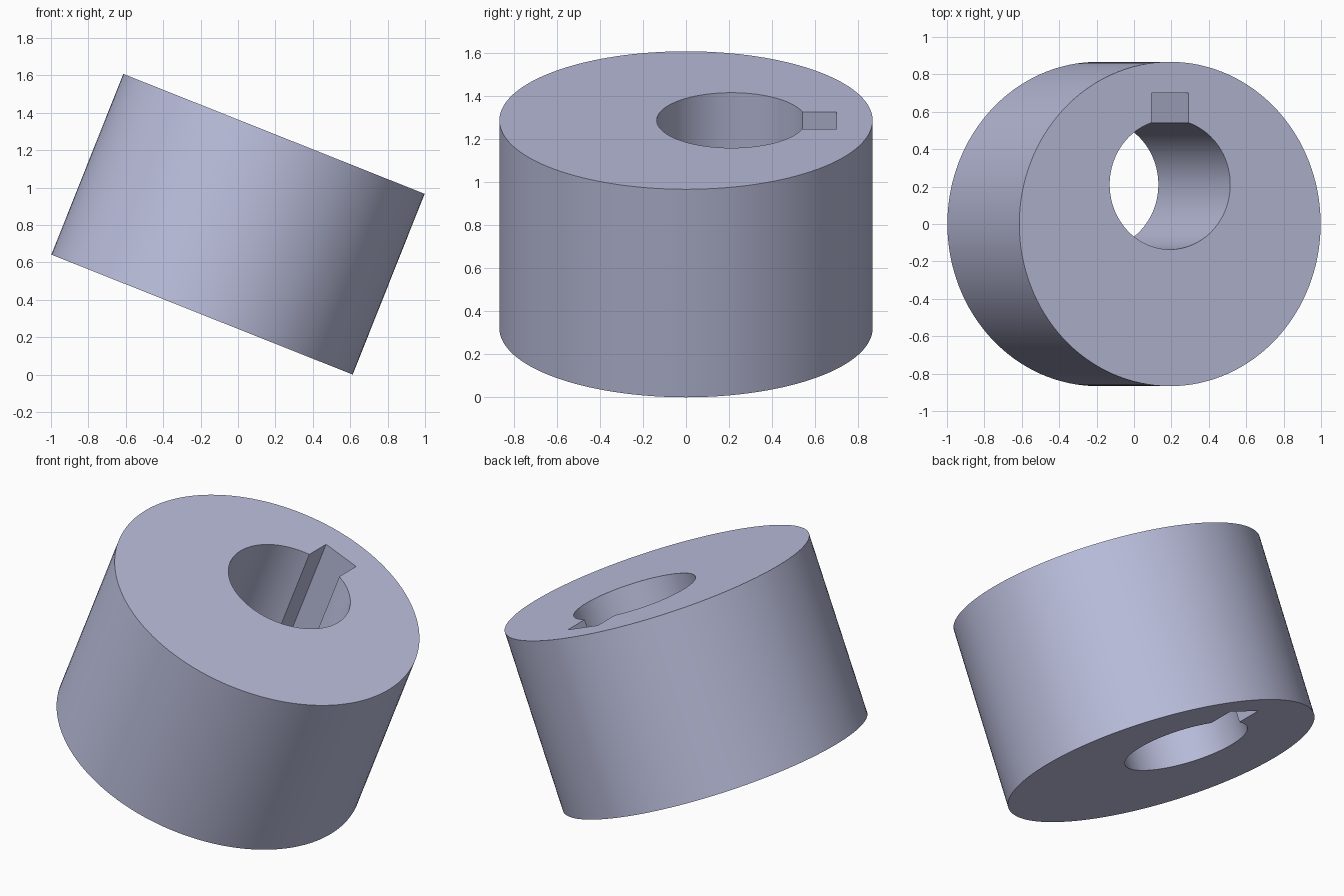
import bpy, bmesh, math
from mathutils import Vector

cube = bpy.data.objects.get("Cube")
if cube:
    bpy.data.objects.remove(cube, do_unlink=True)

OUTER_R, HEIGHT = 0.867, 1.04
BORE_R, BORE_Y = 0.347, 0.211
KEY_HALF, KEY_TOP = 0.107, 0.70
TILT = math.radians(21.7)


def arc(radius, cy, start, end, count):
    """Points along an arc centred at (0, cy)."""
    step = (end - start) / count
    return [(radius * math.cos(start + i * step), cy + radius * math.sin(start + i * step))
            for i in range(count + 1)]


def add_loop(bm, points):
    verts = [bm.verts.new((x, y, -HEIGHT / 2)) for x, y in points]
    return [bm.edges.new((v, verts[(i + 1) % len(verts)])) for i, v in enumerate(verts)]


# Outer rim, and an off-centre bore with a rectangular keyway
rim = arc(OUTER_R, 0, 0, 2 * math.pi, 128)[:-1]
gap = math.asin(KEY_HALF / BORE_R)
bore = arc(BORE_R, BORE_Y, math.pi / 2 + gap, 2.5 * math.pi - gap, 80)
bore += [(KEY_HALF, KEY_TOP), (-KEY_HALF, KEY_TOP)]

# Fill between the loops and extrude to full height
bm = bmesh.new()
edges = add_loop(bm, rim) + add_loop(bm, bore)
bmesh.ops.triangle_fill(bm, use_beauty=True, edges=edges, normal=(0, 0, 1))
result = bmesh.ops.extrude_face_region(bm, geom=bm.faces[:], use_keep_orig=True)
top = [g for g in result["geom"] if isinstance(g, bmesh.types.BMVert)]
bmesh.ops.translate(bm, verts=top, vec=Vector((0, 0, HEIGHT)))
bmesh.ops.recalc_face_normals(bm, faces=bm.faces[:])
mesh = bpy.data.meshes.new("eccentric_collar")
bm.to_mesh(mesh)
bm.free()

collar = bpy.data.objects.new("eccentric_collar", mesh)
bpy.context.collection.objects.link(collar)

# Tilt the collar so its lower edge rests on the ground
collar.rotation_euler = (0, TILT, 0)
collar.location.z = OUTER_R * math.sin(TILT) + HEIGHT / 2 * math.cos(TILT)

# Blue-grey metal
colour = (0.50, 0.52, 0.72, 1)
mat = bpy.data.materials.new("blue_grey")
mat.use_nodes = True
mat.diffuse_color = colour
mat.node_tree.nodes["Principled BSDF"].inputs["Base Color"].default_value = colour
mesh.materials.append(mat)

bpy.ops.object.select_all(action='DESELECT')
collar.select_set(True)
bpy.context.view_layer.objects.active = collar
bpy.ops.object.shade_smooth_by_angle(angle=math.radians(30))
